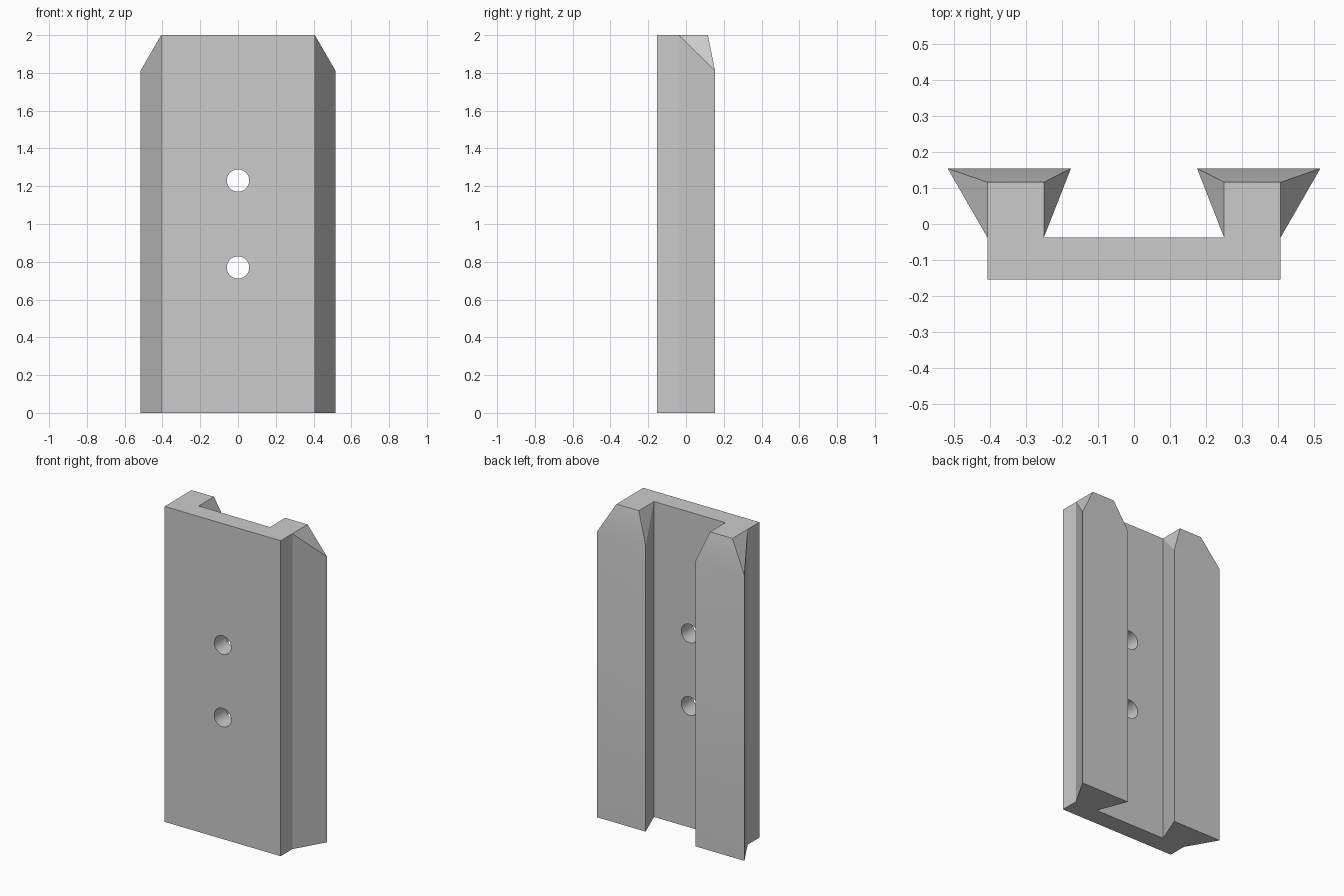
import bpy, bmesh
from math import radians

cube = bpy.data.objects.get("Cube")
if cube:
    bpy.data.objects.remove(cube, do_unlink=True)

HEIGHT, SHOULDER = 2.0, 1.81
FRONT, FLOOR, LIP, BACK = -0.154, -0.037, 0.116, 0.154
SIDE, FLARE = 0.407, 0.517          # outer wall and flared outer edge
GROOVE, MOUTH = 0.25, 0.175         # groove floor and narrowed mouth

# Single grey material
grey = bpy.data.materials.new("plain_grey")
grey.use_nodes = True
colour = (0.6, 0.6, 0.6, 1)
grey.diffuse_color = colour
grey.node_tree.nodes["Principled BSDF"].inputs["Base Color"].default_value = colour

# Half of the dovetail section, from the front centre round to the groove centre
section = [(0, FRONT), (SIDE, FRONT), (SIDE, FLOOR), (FLARE, BACK),
           (MOUTH, BACK), (GROOVE, FLOOR), (0, FLOOR)]
bm = bmesh.new()
low = [bm.verts.new((x, y, 0)) for x, y in section]
high = [bm.verts.new((x, y, SHOULDER if y == BACK else HEIGHT)) for x, y in section]
outer_tip = bm.verts.new((SIDE, LIP, HEIGHT))
inner_tip = bm.verts.new((GROOVE, LIP, HEIGHT))

# Walls, bottom and top
for i in range(len(section) - 1):
    bm.faces.new((low[i], low[i + 1], high[i + 1], high[i]))
bm.faces.new(low[::-1])
bm.faces.new(high[:3] + [outer_tip, inner_tip] + high[5:])

# Bevelled lead-in at the top of the jaw
bm.faces.new((high[2], high[3], outer_tip))
bm.faces.new((high[3], high[4], inner_tip, outer_tip))
bm.faces.new((high[4], high[5], inner_tip))

# Mirror the half and dissolve the seam
bmesh.ops.mirror(bm, geom=bm.verts[:] + bm.edges[:] + bm.faces[:],
                 axis='X', merge_dist=0.0001)
bmesh.ops.remove_doubles(bm, verts=bm.verts[:], dist=0.0001)
bmesh.ops.recalc_face_normals(bm, faces=bm.faces[:])
bmesh.ops.dissolve_limit(bm, angle_limit=radians(1), verts=bm.verts[:], edges=bm.edges[:])
mesh = bpy.data.meshes.new("dovetail_plate")
bm.to_mesh(mesh)
bm.free()
mesh.materials.append(grey)
plate = bpy.data.objects.new("dovetail_plate", mesh)
bpy.context.collection.objects.link(plate)

# Two screw holes through the web
for z in (0.77, 1.23):
    bpy.ops.mesh.primitive_cylinder_add(vertices=48, radius=0.059, depth=0.5,
                                        location=(0, -0.1, z), rotation=(radians(90), 0, 0))
    cutter = bpy.context.object
    cutter.name = "hole_cutter"
    cutter.hide_render = True
    cutter.data.materials.append(grey)
    hole = plate.modifiers.new("screw_hole", 'BOOLEAN')
    hole.operation = 'DIFFERENCE'
    hole.solver = 'EXACT'
    hole.object = cutter
    bpy.context.view_layer.objects.active = plate
    bpy.ops.object.modifier_apply(modifier=hole.name)
    bpy.data.objects.remove(cutter, do_unlink=True)

# Smooth hole walls, crisp edges elsewhere
bpy.ops.object.select_all(action='DESELECT')
plate.select_set(True)
bpy.context.view_layer.objects.active = plate
bpy.ops.object.shade_smooth_by_angle(angle=radians(20))
